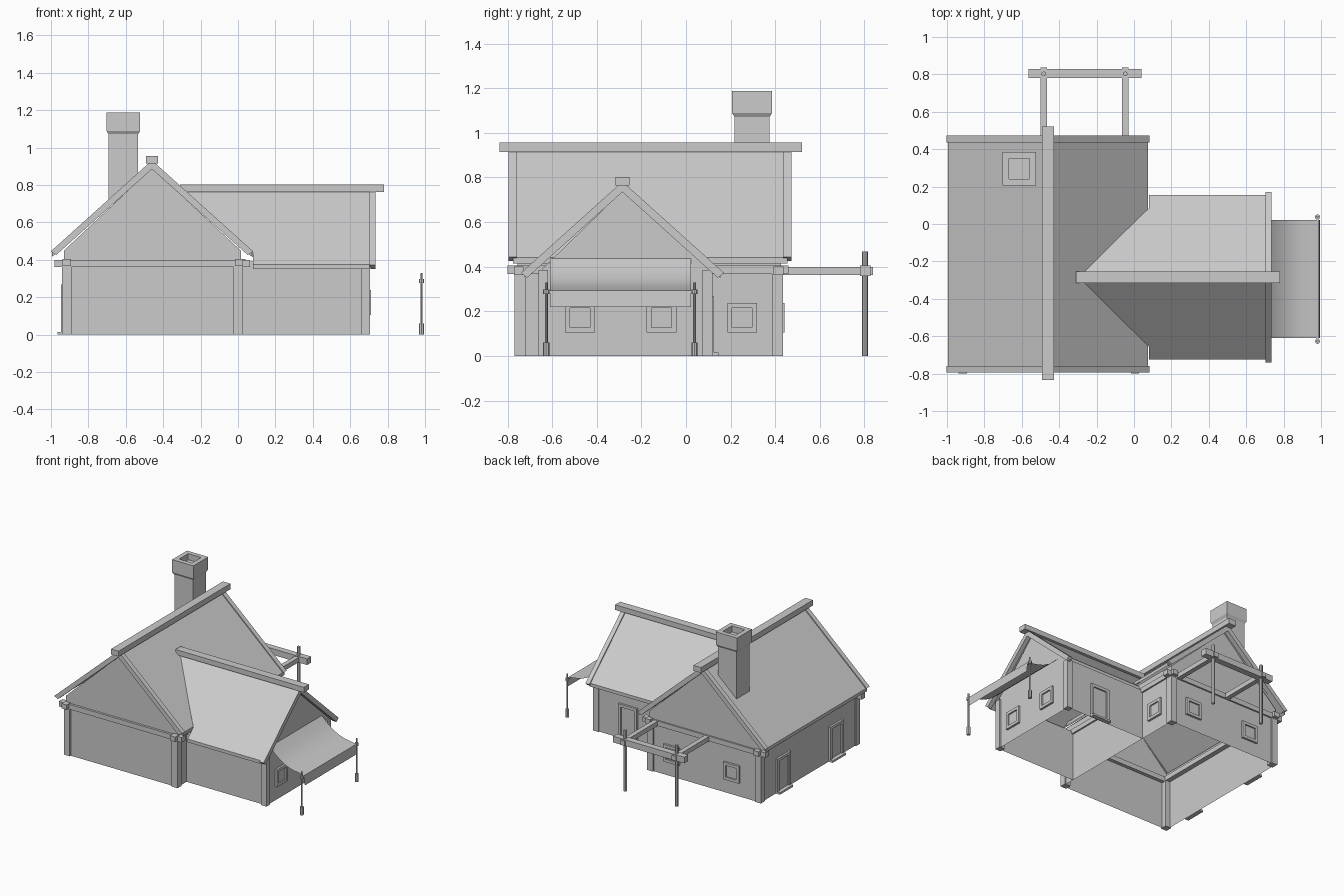
import bpy, bmesh, math
from mathutils import Matrix, Vector

if "Cube" in bpy.data.objects:
    bpy.data.objects.remove(bpy.data.objects["Cube"])


def finish(name, bm):
    bmesh.ops.recalc_face_normals(bm, faces=bm.faces)
    me = bpy.data.meshes.new(name)
    bm.to_mesh(me)
    bm.free()
    ob = bpy.data.objects.new(name, me)
    bpy.context.scene.collection.objects.link(ob)
    return ob


def box(name, x0, x1, y0, y1, z0, z1):
    bm = bmesh.new()
    m = Matrix.Translation(((x0 + x1) / 2, (y0 + y1) / 2, (z0 + z1) / 2))
    m = m @ Matrix.Diagonal((x1 - x0, y1 - y0, z1 - z0, 1))
    bmesh.ops.create_cube(bm, size=1, matrix=m)
    return finish(name, bm)


def prism(name, pts, vec):
    """Polygon of 3D points, extruded along vec."""
    bm = bmesh.new()
    f = bm.faces.new([bm.verts.new(p) for p in pts])
    r = bmesh.ops.extrude_face_region(bm, geom=[f])
    bmesh.ops.translate(bm, vec=vec, verts=[v for v in r['geom'] if isinstance(v, bmesh.types.BMVert)])
    return finish(name, bm)


def rod(name, x, y, z0, z1, r, sides=8):
    bm = bmesh.new()
    bmesh.ops.create_cone(bm, cap_ends=True, segments=sides, radius1=r, radius2=r, depth=z1 - z0,
                          matrix=Matrix.Translation((x, y, (z0 + z1) / 2)))
    return finish(name, bm)


def surface(name, quads):
    bm = bmesh.new()
    for q in quads:
        bm.faces.new([bm.verts.new(p) for p in q])
    bmesh.ops.remove_doubles(bm, verts=bm.verts, dist=1e-5)
    return finish(name, bm)


def opening(name, x, y, turn, z0, z1, w, door=False):
    """Raised frame around a pane; local +y points out of the wall."""
    t, d, h = 0.022, 0.016, w / 2
    base = z0 if door else z0 + t
    parts = [(-h, -h + t, z0, z1, d), (h - t, h, z0, z1, d), (-h + t, h - t, z1 - t, z1, d),
             (-h + t, h - t, base, z1 - t, 0.005)]
    if door:
        parts.append((-h, h, 0, 0.015, 0.035))
    else:
        parts.append((-h + t, h - t, z0, z0 + t, d))
    bm = bmesh.new()
    for a, b, c, e, dep in parts:
        m = Matrix.Translation(((a + b) / 2, dep / 2, (c + e) / 2)) @ Matrix.Diagonal((b - a, dep, e - c, 1))
        bmesh.ops.create_cube(bm, size=1, matrix=m)
    bmesh.ops.transform(bm, verts=bm.verts,
                        matrix=Matrix.Translation((x, y, 0)) @ Matrix.Rotation(math.radians(turn), 4, 'Z'))
    return finish(name, bm)


# Main house walls: open below, gables front and back
X0, X1, Y0, Y1, CX, S = -0.93, 0.015, -0.755, 0.425, -0.46, 0.9
ze = 0.45


def gable(y):
    return [(X0, y, 0), (X1, y, 0), (X1, y, ze), (CX, y, 0.89), (X0, y, ze)]


surface('main_walls', [gable(Y0), gable(Y1)] + [
    [(x, Y0, 0), (x, Y1, 0), (x, Y1, ze), (x, Y0, ze)] for x in (X0, X1)])

# Wing walls
WX, WY0, WY1, CY = 0.695, -0.645, 0.11, -0.285
surface('wing_walls', [
    [(WX, WY0, 0), (WX, WY1, 0), (WX, WY1, 0.39), (WX, CY, 0.74), (WX, WY0, 0.39)]] + [
    [(X1, y, 0), (WX, y, 0), (WX, y, 0.39), (X1, y, 0.39)] for y in (WY0, WY1)])

# Corner posts
for x in (-0.915, 0.0):
    for y in (-0.743, 0.41):
        box('main_corner_post', x - 0.025, x + 0.025, y - 0.025, y + 0.025, 0, 0.37)
for y in (-0.64, 0.097):
    box('wing_corner_post', 0.66, 0.705, y - 0.022, y + 0.022, 0, 0.385)

# Wall-top beams crossing at the corners
for y in (-0.75, 0.415):
    box('cross_beam', -0.98, 0.063, y - 0.022, y + 0.022, 0.362, 0.4)
for x in (-0.915, 0.005):
    box('side_beam', x - 0.022, x + 0.022, -0.8, 0.46, 0.368, 0.405)

# Main roof panels, bargeboards and ridge
za = 0.922
for s in (-1, 1):
    prism('main_roof_panel', [(CX, -0.775, za), (CX + s * 0.535, -0.775, za - 0.535 * S),
                              (CX + s * 0.535, 0.455, za - 0.535 * S), (CX, 0.455, za)], (0, 0, -0.025))
    for y in (-0.795, 0.435):
        prism('main_bargeboard', [(CX, y, 0.932), (CX + s * 0.542, y, 0.932 - 0.542 * S),
                                  (CX + s * 0.512, y, 0.885 - 0.512 * S + 0.002), (CX, y, 0.885)], (0, 0.037, 0))
box('main_ridge_beam', -0.492, -0.428, -0.835, 0.52, 0.914, 0.956)

# Wing roof panels trimmed along the valley, bargeboards and ridge
zw = 0.772
for s in (-1, 1):
    prism('wing_roof_panel', [(x, CY + s * d, zw - d * S) for x, d in
                              ((-0.30, 0), (0.08, 0.37), (0.08, 0.44), (0.715, 0.44), (0.715, 0))], (0, 0, -0.025))
    prism('wing_bargeboard', [(0.702, CY + s * d, z) for d, z in
                              ((0, 0.782), (0.455, 0.782 - 0.455 * S), (0.428, 0.735 - 0.428 * S), (0, 0.735))],
          (0.033, 0, 0))
box('wing_ridge_beam', -0.31, 0.78, -0.315, -0.253, 0.763, 0.802)

# Chimney: shaft, flared cap and sunken flue as stacked square rings
bm = bmesh.new()
rings = []
for h, z in ((0.079, 0.7), (0.079, 1.072), (0.09, 1.09), (0.09, 1.187), (0.055, 1.187), (0.055, 1.14)):
    rings.append([bm.verts.new((-0.613 + a * h, 0.296 + b * h, z)) for a, b in ((-1, -1), (1, -1), (1, 1), (-1, 1))])
for r, q in zip(rings, rings[1:]):
    for i in range(4):
        bm.faces.new((r[i], r[(i + 1) % 4], q[(i + 1) % 4], q[i]))
bm.faces.new(rings[-1])
bm.faces.new(rings[0])
finish('chimney', bm)

# Pergola behind the house
for x in (-0.483, -0.047):
    box('pergola_rail', x - 0.018, x + 0.018, 0.42, 0.838, 0.362, 0.398)
    rod('pergola_post', x, 0.803, 0, 0.468, 0.013)
box('pergola_crossbar', -0.565, 0.04, 0.78, 0.828, 0.358, 0.405)

# Awning: sagging cloth with a hanging front flap
prof = [(0.697, 0.437), (0.74, 0.395), (0.79, 0.355), (0.84, 0.328), (0.89, 0.311), (0.94, 0.303), (0.988, 0.294),
        (0.994, 0.22)]
cloth = surface('awning_cloth', [[(a[0], -0.61, a[1]), (a[0], 0.022, a[1]), (b[0], 0.022, b[1]), (b[0], -0.61, b[1])]
                                 for a, b in zip(prof, prof[1:])])
for p in cloth.data.polygons:
    p.use_smooth = True
cloth.data.set_sharp_from_angle(angle=math.radians(35))

# Awning poles
for y in (-0.627, 0.038):
    rod('awning_pole', 0.981, y, 0, 0.33, 0.006)
    rod('awning_pole_foot', 0.981, y, 0, 0.06, 0.014)
    rod('awning_pole_collar', 0.981, y, 0.277, 0.297, 0.014)
box('awning_rod', 0.976, 0.986, -0.627, 0.038, 0.282, 0.292)

# Windows and doors
for x, y, turn in ((WX, -0.475, -90), (WX, -0.11, -90), (X1, 0.252, -90), (-0.18, Y1, 0), (-0.69, Y1, 0)):
    opening('window', x, y, turn, 0.105, 0.238, 0.134)
for x, y, turn in ((X0, 0.16, 90), (X0, -0.48, 90), (0.41, WY1, 0)):
    opening('door', x, y, turn, 0, 0.267, 0.16, True)
